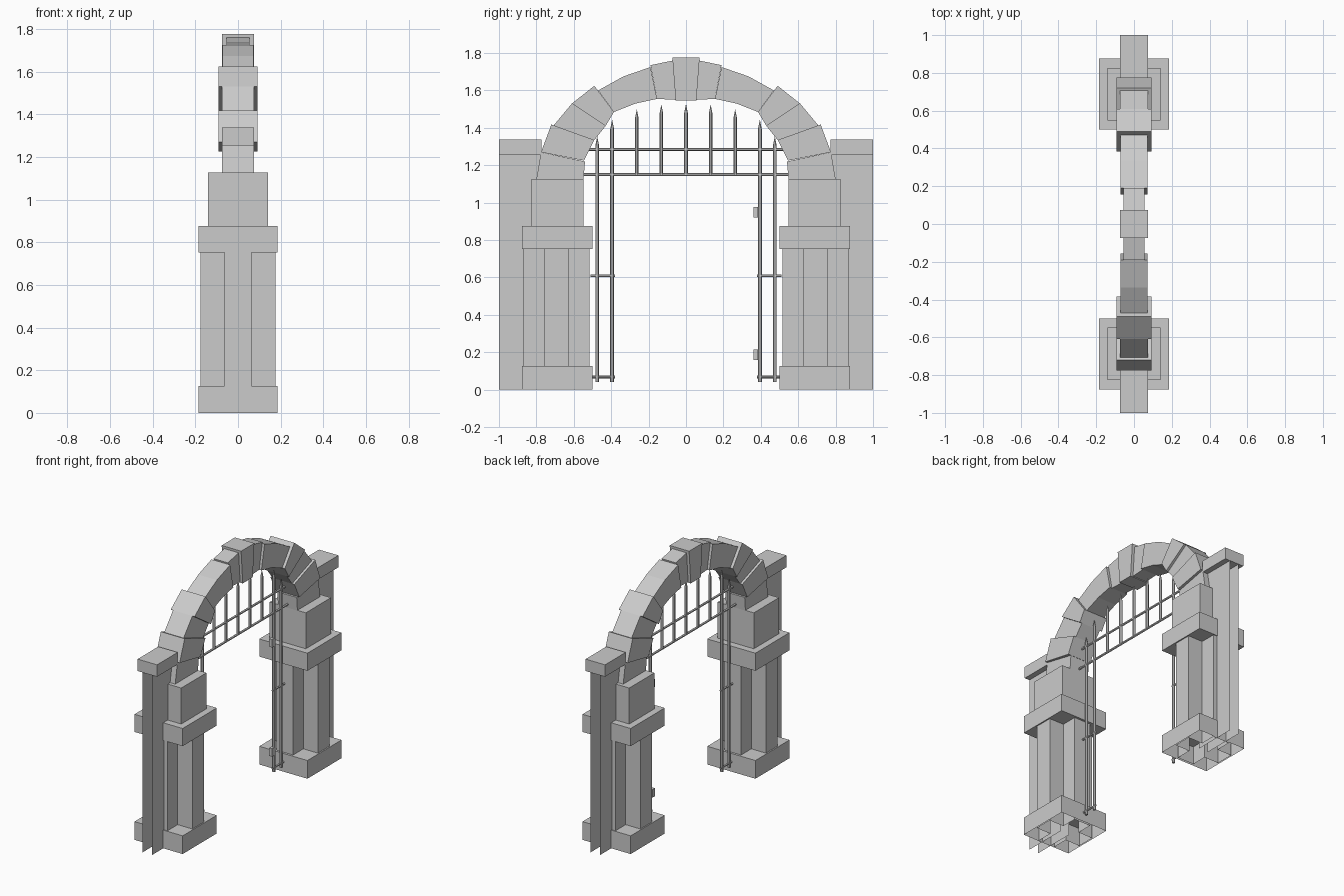
import bpy
import bmesh
from math import pi
from mathutils import Matrix, Vector

if "Cube" in bpy.data.objects:
    bpy.data.objects.remove(bpy.data.objects["Cube"], do_unlink=True)

stone = bpy.data.materials.new("light_grey_stone")
stone.use_nodes = True
colour = (0.6, 0.6, 0.6, 1)
stone.diffuse_color = colour
stone.node_tree.nodes["Principled BSDF"].inputs["Base Color"].default_value = colour


def finish(name, bm):
    bmesh.ops.recalc_face_normals(bm, faces=bm.faces)
    mesh = bpy.data.meshes.new(name)
    bm.to_mesh(mesh)
    bm.free()
    mesh.materials.append(stone)
    obj = bpy.data.objects.new(name, mesh)
    bpy.context.collection.objects.link(obj)
    return obj


def prism(name, outline, direction, open_start=False):
    """Extrude a planar outline along a direction."""
    bm = bmesh.new()
    face = bm.faces.new([bm.verts.new(p) for p in outline])
    new = bmesh.ops.extrude_face_region(bm, geom=[face], use_keep_orig=True)["geom"]
    moved = [v for v in new if isinstance(v, bmesh.types.BMVert)]
    bmesh.ops.translate(bm, verts=moved, vec=direction)
    bmesh.ops.recalc_face_normals(bm, faces=bm.faces)
    if open_start:
        bmesh.ops.delete(bm, geom=[face], context='FACES_ONLY')
    return finish(name, bm)


def block(name, hx, y0, y1, z0, z1, open_bottom=False):
    outline = [(-hx, y0, z0), (hx, y0, z0), (hx, y1, z0), (-hx, y1, z0)]
    return prism(name, outline, (0, 0, z1 - z0), open_bottom)


def voussoir(name, hx, profile, side):
    outline = [(-hx, side * y, z) for y, z in profile]
    return prism(name, outline, (2 * hx, 0, 0))


def rod(name, start, end, radius, tip=0):
    """Six sided bar, with an optional pointed end."""
    start, end = Vector(start), Vector(end)
    axis = (end - start).normalized()
    turn = axis.to_track_quat('Z', 'Y').to_matrix().to_4x4()
    shaft_end = end - axis * tip
    bm = bmesh.new()
    bmesh.ops.create_cone(bm, cap_ends=True, segments=6, radius1=radius, radius2=radius,
                          depth=(shaft_end - start).length,
                          matrix=Matrix.Translation((start + shaft_end) / 2) @ turn)
    if tip:
        bmesh.ops.create_cone(bm, cap_ends=False, segments=6, radius1=radius, radius2=0,
                              depth=tip, matrix=Matrix.Translation((shaft_end + end) / 2) @ turn)
    return finish(name, bm)


# Arch stones from the springing upward: half thickness, then (y, z) profile
arch_stones = [
    (0.075, [(0.548, 1.125), (0.80, 1.125), (0.775, 1.27), (0.54, 1.22)]),
    (0.092, [(0.545, 1.225), (0.775, 1.27), (0.72, 1.418), (0.49, 1.335)]),
    (0.075, [(0.49, 1.335), (0.71, 1.41), (0.61, 1.53), (0.43, 1.41)]),
    (0.092, [(0.43, 1.41), (0.61, 1.53), (0.49, 1.625), (0.385, 1.485)]),
    (0.072, [(0.385, 1.485), (0.47, 1.60), (0.335, 1.675), (0.19, 1.725),
             (0.155, 1.555), (0.27, 1.53)]),
    (0.055, [(0.155, 1.555), (0.19, 1.735), (0.07, 1.76), (0.055, 1.55)]),
]

for side, word in ((-1, "front"), (1, "back")):
    def span(a, b):
        return sorted((side * a, side * b))

    # Pier: hollow plinth, cross shaped shaft, capital and impost
    block(word + "_plinth", 0.186, *span(0.5, 0.876), 0, 0.127, True)
    arm, reach, mid = 0.064, 0.177, side * 0.6925
    cross = [(arm, -reach), (arm, -arm), (reach, -arm), (reach, arm), (arm, arm), (arm, reach),
             (-arm, reach), (-arm, arm), (-reach, arm), (-reach, -arm), (-arm, -arm), (-arm, -reach)]
    prism(word + "_shaft", [(x, y + mid, 0) for x, y in cross], (0, 0, 0.76), True)
    block(word + "_capital", 0.186, *span(0.5, 0.876), 0.753, 0.876)
    block(word + "_impost", 0.14, *span(0.548, 0.826), 0.876, 1.127)

    # Wall stub: two open sheets under a coping
    y0, y1 = span(0.69, 1.0)
    bm = bmesh.new()
    for x in (-0.036, 0.036):
        bm.faces.new([bm.verts.new(p) for p in
                      ((x, y0, 0), (x, y1, 0), (x, y1, 1.255), (x, y0, 1.255))])
    finish(word + "_wall", bm)
    block(word + "_coping", 0.075, *span(0.772, 1.0), 1.255, 1.338)

    # Half of the arch
    for i, (hx, profile) in enumerate(arch_stones):
        voussoir(f"{word}_arch_stone_{i + 1}", hx, profile, side)

    # Fixed side grille
    for y, top in ((0.395, 1.445), (0.475, 1.355)):
        rod(word + "_long_bar", (0, side * y, 0.04), (0, side * y, top), 0.01, 0.05)
    for z in (0.068, 0.61):
        rod(word + "_short_rail", (0, side * 0.38, z), (0, side * 0.51, z), 0.007)

    # Upper grille bars
    for y, top in ((0.132, 1.525), (0.263, 1.50)):
        rod(word + "_upper_bar", (0, side * y, 1.15), (0, side * y, top), 0.01, 0.05)

# Keystone
voussoir("keystone", 0.075, [(-0.055, 1.545), (0.055, 1.545), (0.073, 1.777), (-0.073, 1.777)], 1)

# Middle bar and the two rails across the opening
rod("middle_bar", (0, 0, 1.15), (0, 0, 1.53), 0.01, 0.05)
rod("lower_rail", (0, -0.555, 1.15), (0, 0.555, 1.15), 0.008)
rod("upper_rail", (0, -0.545, 1.285), (0, 0.545, 1.285), 0.008)

# Hinges on the back side only
for z in (0.16, 0.922):
    block("hinge", 0.012, 0.36, 0.384, z, z + 0.056)
